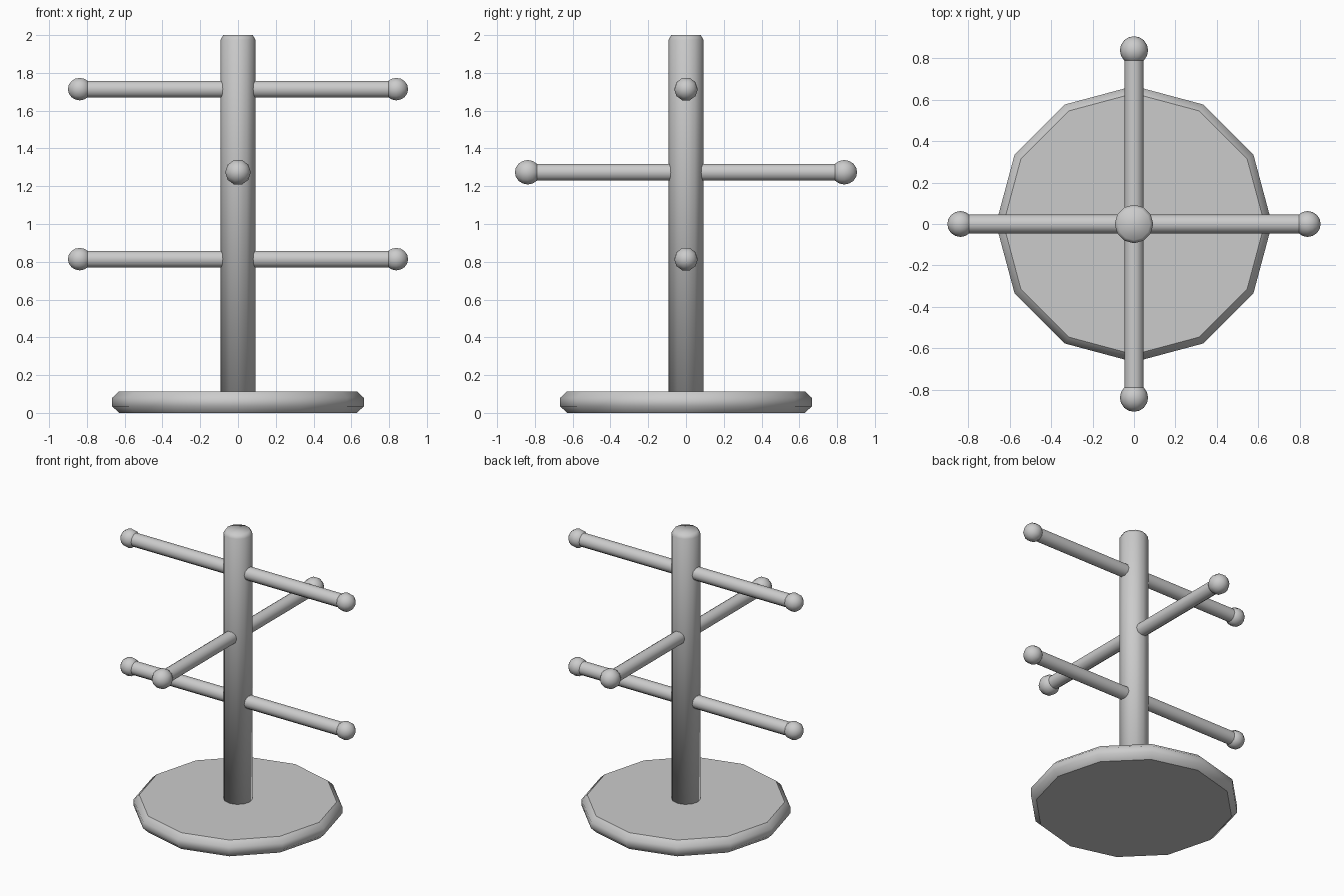
import bpy, bmesh
from math import pi, sin, cos
from mathutils import Matrix, Vector

if "Cube" in bpy.data.objects:
    bpy.data.objects.remove(bpy.data.objects["Cube"])


def lathe(name, profile, sides, matrix=Matrix(), phase=0.0, flat_caps=False):
    """Revolve (radius, height) points around z; radius 0 makes a pole."""
    bm = bmesh.new()
    rings = []
    for r, z in profile:
        if r == 0:
            rings.append([bm.verts.new((0, 0, z))] * sides)
        else:
            rings.append([bm.verts.new((r * cos(phase + 2 * pi * i / sides),
                                        r * sin(phase + 2 * pi * i / sides), z))
                          for i in range(sides)])
    for low, high in zip(rings, rings[1:]):
        for i in range(sides):
            j = (i + 1) % sides
            corners = list(dict.fromkeys((low[i], low[j], high[j], high[i])))
            bm.faces.new(corners).smooth = True
    for ring, r in ((rings[0], profile[0][0]), (rings[-1], profile[-1][0])):
        if r > 0:
            bm.faces.new(ring).smooth = not flat_caps
    bmesh.ops.recalc_face_normals(bm, faces=bm.faces)
    # Keep the rim of flat caps crisp
    if flat_caps:
        for f in bm.faces:
            if not f.smooth:
                for e in f.edges:
                    e.smooth = False
    bm.transform(matrix)
    mesh = bpy.data.meshes.new(name)
    bm.to_mesh(mesh)
    bm.free()
    obj = bpy.data.objects.new(name, mesh)
    bpy.context.collection.objects.link(obj)
    return obj


# Twelve-sided base plate with chamfered rims
lathe("base", [(0.63, 0), (0.666, 0.035), (0.666, 0.08), (0.63, 0.114)], 12,
      flat_caps=True)

# Upright post with eased top
lathe("post", [(0.093, 0.06), (0.093, 1.975), (0.078, 2.0)], 12)

# Cross arms: name, height, turn about z, ball radius
ARMS = [("lower", 0.814, 0, 0.0625),
        ("middle", 1.274, pi / 2, 0.068),
        ("upper", 1.714, 0, 0.0625)]
REACH = 0.838
RINGS = 8

for level, z, turn, ball_r in ARMS:
    place = (Matrix.Translation((0, 0, z)) @ Matrix.Rotation(turn, 4, 'Z')
             @ Matrix.Rotation(pi / 2, 4, 'Y'))
    lathe(level + "_arm", [(0.0465, -REACH), (0.0465, REACH)], 10, place, pi / 2,
          flat_caps=True)
    # Round stops on both arm ends
    ball = [(0 if k in (0, RINGS) else ball_r * sin(pi * k / RINGS),
             -ball_r * cos(pi * k / RINGS)) for k in range(RINGS + 1)]
    for side, label in ((-1, "a"), (1, "b")):
        lathe(f"{level}_ball_{label}", ball, 10,
              place @ Matrix.Translation(Vector((0, 0, side * REACH))), pi / 2)
